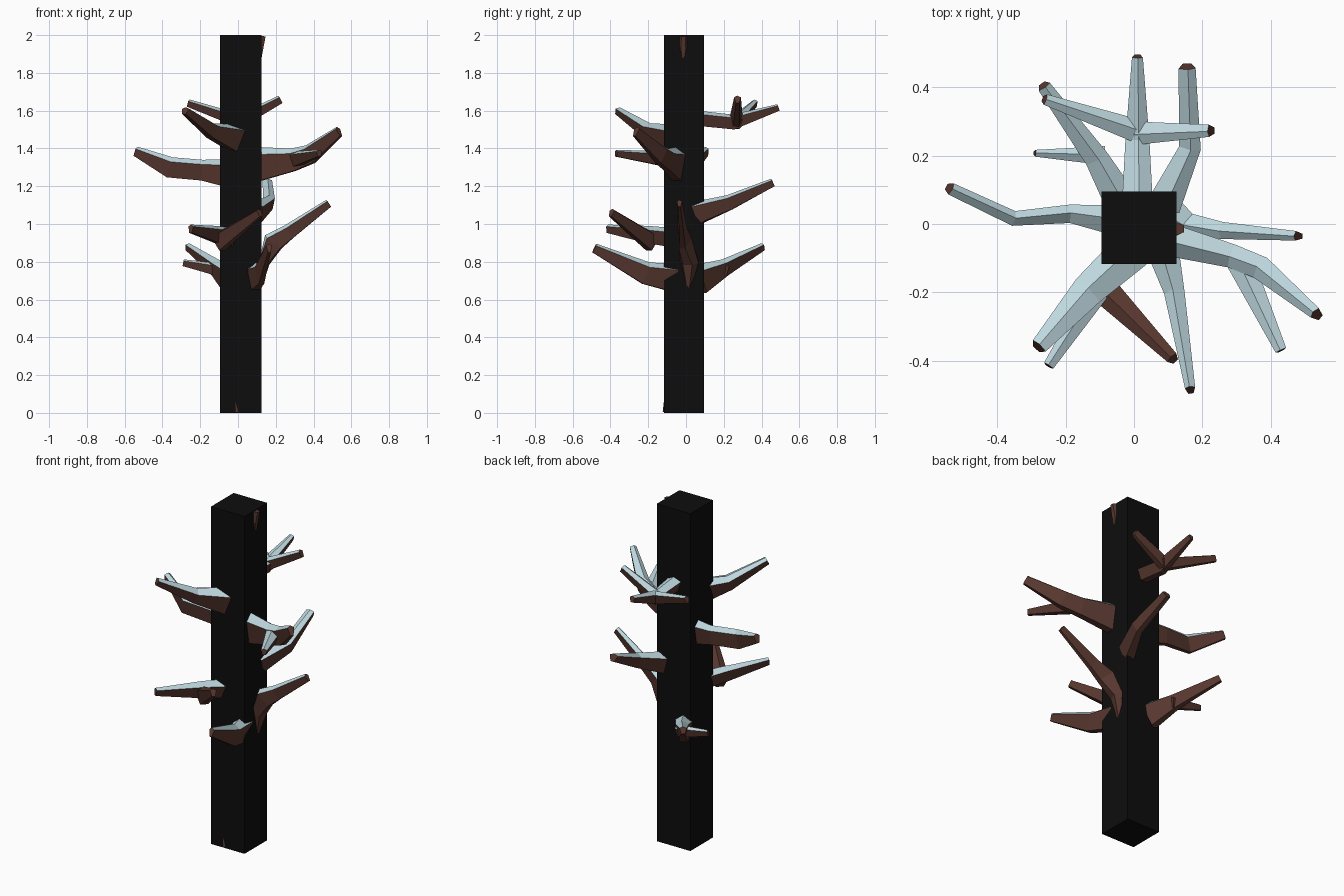
import bpy, bmesh
from mathutils import Vector


def material(name, rgb):
    m = bpy.data.materials.new(name)
    m.diffuse_color = (*rgb, 1)
    return m


BLACK = material("charred_black", (0.004, 0.004, 0.004))
BARK = material("brown_bark", (0.095, 0.038, 0.028))
SNOW = material("pale_snow", (0.52, 0.69, 0.74))

# Five-sided section (side, up): ridge on top, snow lies on the two upper faces
SECTION = [(0.1, 1), (1, 0.55), (0.5, -1), (-0.5, -1), (-1, 0.55)]


def finish(name, bm, mats):
    bmesh.ops.recalc_face_normals(bm, faces=bm.faces)
    me = bpy.data.meshes.new(name)
    bm.to_mesh(me)
    bm.free()
    for m in mats:
        me.materials.append(m)
    ob = bpy.data.objects.new(name, me)
    bpy.context.collection.objects.link(ob)
    return ob


def branch(name, path, snow=True):
    """Tapered limb; each path point is x, y, z, half width, half height."""
    bm = bmesh.new()
    pts = [Vector(p[:3]) for p in path]
    rings = []
    for i, p in enumerate(path):
        t = (pts[min(i + 1, len(pts) - 1)] - pts[max(i - 1, 0)]).normalized()
        side = t.cross(Vector((0, 0, 1))).normalized()
        up = side.cross(t)
        rings.append([bm.verts.new(pts[i] + side * a * p[3] + up * b * p[4])
                      for a, b in SECTION])
    for r, s in zip(rings, rings[1:]):
        for k in range(5):
            j = (k + 1) % 5
            f = bm.faces.new((r[k], r[j], s[j], s[k]))
            f.material_index = int(snow and k in (0, 4))
    bm.faces.new(rings[0])
    bm.faces.new(rings[-1])
    finish(name, bm, [BARK, SNOW])


# Square trunk
bm = bmesh.new()
bmesh.ops.create_cube(bm, size=1)
for v in bm.verts:
    v.co = Vector((0.015 + v.co.x * 0.22, -0.011 + v.co.y * 0.212, 1 + v.co.z * 2))
finish("trunk", bm, [BLACK])

# Side limbs
branch("left_branch", [(-0.05, 0.01, 1.27, .045, .075), (-0.19, 0.03, 1.285, .027, .055),
                       (-0.36, 0.018, 1.30, .022, .055), (-0.54, 0.105, 1.385, .018, .026)])
branch("upper_right_branch", [(0.08, -0.04, 1.315, .05, .095), (0.29, -0.095, 1.34, .035, .06),
                              (0.38, -0.135, 1.37, .035, .052), (0.535, -0.265, 1.49, .018, .028)])
branch("upper_right_twig", [(0.31, -0.11, 1.345, .04, .04), (0.43, -0.37, 1.375, .017, .018)])
branch("lower_right_branch", [(0.11, 0.012, 0.63, .004, .004), (0.135, 0.015, 0.79, .05, .025),
                              (0.185, -0.01, 0.905, .035, .055), (0.27, -0.02, 0.96, .025, .04),
                              (0.48, -0.035, 1.11, .014, .022)])

# Rear limbs
branch("rear_right_branch", [(0.09, 0.06, 1.06, .05, .06), (0.165, 0.23, 1.115, .032, .04),
                             (0.155, 0.46, 1.22, .025, .022)])
branch("rear_left_branch", [(-0.04, 0.07, 0.71, .05, .08), (-0.115, 0.2, 0.77, .035, .045),
                            (-0.265, 0.405, 0.88, .02, .02)])
branch("rear_left_twig", [(-0.09, 0.2, 0.755, .028, .035), (-0.29, 0.207, 0.795, .01, .018)])
branch("rear_top_branch", [(0.01, 0.06, 1.56, .045, .04), (0.01, 0.25, 1.54, .035, .04),
                           (0.01, 0.49, 1.617, .016, .018)])
branch("rear_top_right_twig", [(-0.01, 0.265, 1.535, .036, .036), (0.225, 0.273, 1.66, .018, .022)])
branch("rear_top_left_twig", [(0.03, 0.265, 1.54, .036, .036), (-0.262, 0.365, 1.64, .016, .02)])

# Front limbs
branch("front_top_branch", [(-0.01, -0.08, 1.455, .06, .075), (-0.14, -0.2, 1.495, .048, .04),
                            (-0.28, -0.36, 1.60, .025, .02)])
branch("front_left_branch", [(-0.03, -0.08, 0.93, .05, .05), (-0.11, -0.2, 0.945, .035, .045),
                             (-0.25, -0.415, 0.975, .016, .022)])
branch("front_middle_branch", [(-0.10, -0.18, 0.905, .045, .05), (0.115, -0.395, 1.06, .018, .022)],
       snow=False)
branch("front_low_branch", [(0.08, -0.06, 0.715, .05, .075), (0.12, -0.21, 0.74, .03, .06),
                            (0.165, -0.485, 0.873, .015, .025)])

# Broken stubs breaking through the bark
branch("top_stub", [(0.115, -0.014, 1.85, .004, .004), (0.12, -0.014, 1.93, .026, .014),
                    (0.13, -0.014, 1.995, .02, .016)], snow=False)
branch("base_stub", [(-0.012, -0.113, 0.004, .014, .008), (-0.014, -0.115, 0.055, .002, .003)],
       snow=False)
